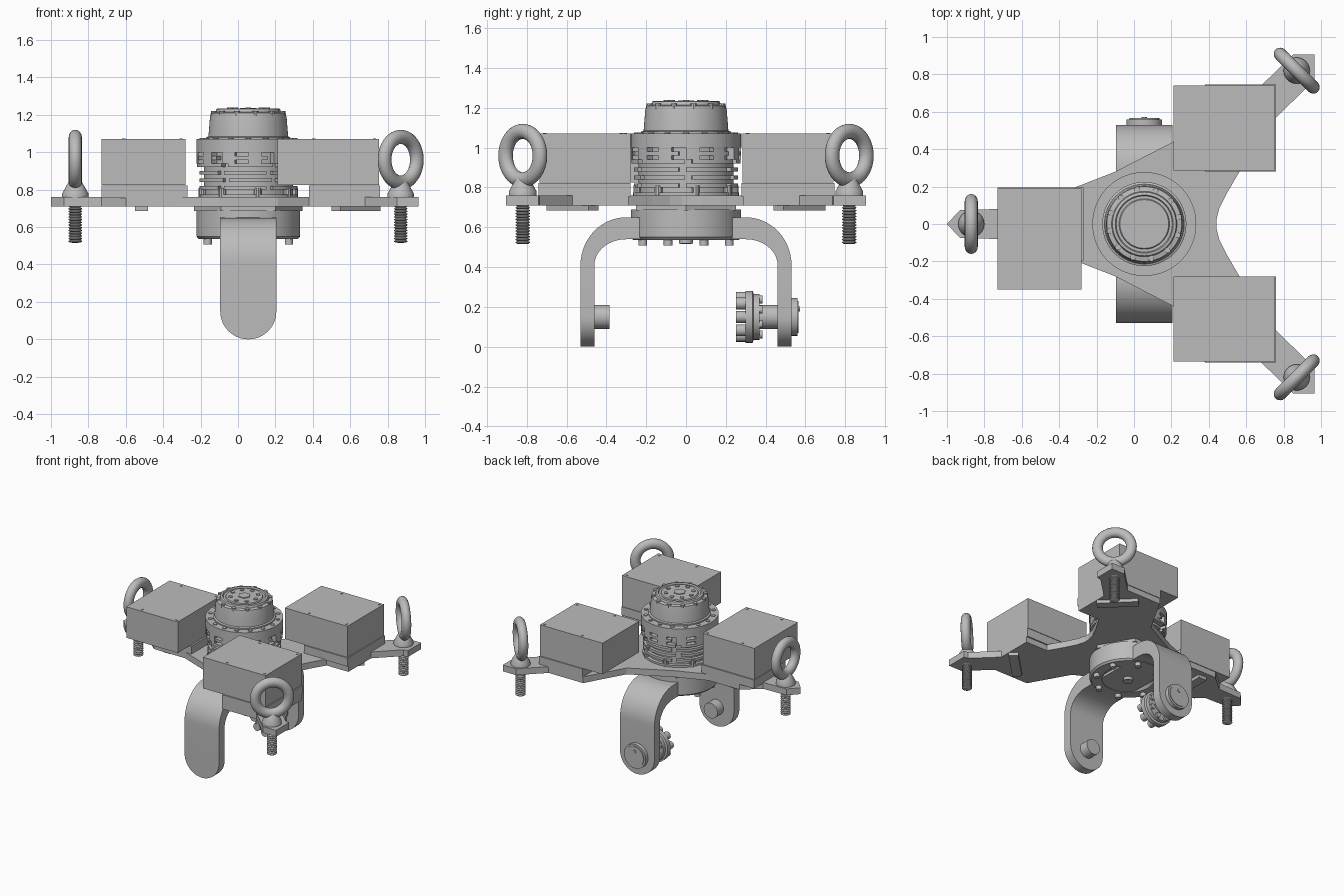
import bpy, bmesh, math
from mathutils import Matrix, Vector

if "Cube" in bpy.data.objects:
    bpy.data.objects.remove(bpy.data.objects["Cube"])

CX = 0.055          # x of the motor axis
PI = math.pi
metal = bpy.data.materials.new("machined grey")
metal.use_nodes = True
grey = (0.5, 0.5, 0.5, 1)
metal.diffuse_color = grey
metal.node_tree.nodes["Principled BSDF"].inputs["Base Color"].default_value = grey


def finish(bm, name, smooth=True):
    """Turn a bmesh into an object with the shared material."""
    bmesh.ops.remove_doubles(bm, verts=bm.verts, dist=1e-5)
    bmesh.ops.recalc_face_normals(bm, faces=bm.faces)
    mesh = bpy.data.meshes.new(name)
    bm.to_mesh(mesh)
    bm.free()
    mesh.materials.append(metal)
    ob = bpy.data.objects.new(name, mesh)
    bpy.context.collection.objects.link(ob)
    if smooth:
        bpy.ops.object.select_all(action='DESELECT')
        ob.select_set(True)
        bpy.context.view_layer.objects.active = ob
        bpy.ops.object.shade_smooth_by_angle(angle=math.radians(35))
    return ob


def lathe(bm, profile, matrix=Matrix(), n=48, start=0, span=2 * PI, closed=False):
    """Revolve (radius, height) points about z; partial spans get end caps."""
    full = span > 6.28
    count = n if full else n + 1
    rows = []
    for i in range(count):
        a = start + span * i / n
        rows.append([bm.verts.new(matrix @ Vector((r * math.cos(a), r * math.sin(a), z)))
                     for r, z in profile])
    m = len(profile)
    for i in range(n):
        p, q = rows[i], rows[(i + 1) % count]
        for j in range(m if closed else m - 1):
            k = (j + 1) % m
            bm.faces.new((p[j], q[j], q[k], p[k]))
    if not full:
        bm.faces.new(rows[0])
        bm.faces.new(rows[-1])


def disc(bm, r, z0, z1, x=0, y=0, n=24):
    lathe(bm, [(0, z0), (r, z0), (r, z1), (0, z1)], Matrix.Translation((x, y, 0)), n)


def bolt_circle(bm, count, ring, r, z0, z1, x=0, y=0, phase=0, n=10):
    for i in range(count):
        a = phase + 2 * PI * i / count
        disc(bm, r, z0, z1, x + ring * math.cos(a), y + ring * math.sin(a), n)


def slab(bm, points, z0, z1):
    """Extrude an xy outline between two heights."""
    low = [bm.verts.new((x, y, z0)) for x, y in points]
    face = bm.faces.new(low)
    top = bmesh.ops.extrude_face_region(bm, geom=[face])["geom"]
    for v in top:
        if isinstance(v, bmesh.types.BMVert):
            v.co.z = z1


def rect(x0, x1, y0, y1):
    return [(x0, y0), (x1, y0), (x1, y1), (x0, y1)]


# three-armed base plate, mirrored about y
half = [(-1, 0), (-.93, .075), (-.73, .08), (-.6, .19), (-.33, .19), (-.1, .28), (.21, .44),
        (.38, .74), (.68, .74), (.85, .905), (.965, .905), (.965, .74), (.93, .735),
        (.76, .57), (.76, .29), (.57, .29), (.5, .17), (.455, .08), (.44, .02)]
bm = bmesh.new()
slab(bm, half + [(x, -y) for x, y in reversed(half[1:])], .71, .76)
finish(bm, "arm_plate", False)

# hub plate under the arms
bm = bmesh.new()
disc(bm, .29, .685, .712, CX, 0, 6)
finish(bm, "hub_underplate", False)

# electronics boxes on their mounts, with cover screws
boxes = {"right": ((-.73, -.28, -.35, .19), (-.73, -.27, -.195, .195)),
         "back_left": ((.21, .755, .285, .74), (.38, .76, .28, .745)),
         "front_left": ((.21, .755, -.735, -.28), (.38, .76, -.74, -.28))}
for side, (b, m) in boxes.items():
    bm = bmesh.new()
    slab(bm, rect(*m), .755, .822)
    finish(bm, side + "_box_mount", False)
    bm = bmesh.new()
    slab(bm, rect(*b), .825, 1.07)
    finish(bm, side + "_box", False)
    bm = bmesh.new()
    xs = (b[1] - .025, b[0] + (.12 if side == "right" else .195))
    for x in xs:
        for y in (b[2] + .025, b[3] - .025):
            disc(bm, .009, 1.065, 1.074, x, y, 8)
    finish(bm, side + "_box_screws")

# cross bars beneath each arm
for side, x, y, angle in (("right", -.515, 0, 0), ("back_left", .63, .57, PI / 4),
                          ("front_left", .63, -.57, -PI / 4)):
    bm = bmesh.new()
    slab(bm, rect(-.035, .035, -.15, .15), .685, .712)
    ob = finish(bm, side + "_cross_bar", False)
    ob.location = (x, y, 0)
    ob.rotation_euler.z = angle

# eyebolts with threaded shanks
for side, x, y, angle in (("right", -.87, 0, 0), ("back_left", .87, .82, PI / 4),
                          ("front_left", .87, -.82, -PI / 4)):
    bm = bmesh.new()
    tube = [(.122 + .038 * math.cos(i * PI / 8), .035 * math.sin(i * PI / 8)) for i in range(16)]
    lathe(bm, tube, Matrix.Translation((0, 0, .96)) @ Matrix.Rotation(PI / 2, 4, 'Y'), 48, closed=True)
    lathe(bm, [(0, .755), (.07, .755), (.07, .78), (.045, .825), (.03, .85), (0, .85)], n=32)
    thread = [(0, .515)]
    for i in range(14):
        z = .517 + i * .0145
        thread += [(.028, z), (.036, z + .005), (.036, z + .009)]
    lathe(bm, thread + [(.028, .73), (0, .73)], n=20)
    ob = finish(bm, side + "_eyebolt")
    ob.location = (x, y, 0)
    ob.rotation_euler.z = angle

# motor body, flange and stepped cap
bm = bmesh.new()
lathe(bm, [(0, .75), (.265, .75), (.265, .775), (.238, .775), (.238, 1.0), (.278, 1.0), (.278, 1.07),
           (.225, 1.07), (.225, 1.08), (.213, 1.085), (.205, 1.185), (.2, 1.21), (.175, 1.215),
           (.17, 1.232), (.155, 1.235), (.15, 1.225), (.135, 1.225), (.13, 1.232), (0, 1.232)],
      Matrix.Translation((CX, 0, 0)), 64)
finish(bm, "motor_body")

# broken cooling fins and upright ribs
bm = bmesh.new()
at = Matrix.Translation((CX, 0, 0))
for i, z in enumerate((.80, .84, .88, .92, .96)):
    r = .275 if i > 2 else .262
    for k in range(6):
        lathe(bm, [(.23, z), (r, z), (r, z + .02), (.23, z + .02)], at, 12,
              k * PI / 3 + (i % 2) * .12, PI / 3 - .14, True)
for k in range(12):
    lathe(bm, [(.23, .94), (.277, .94), (.277, 1.01), (.23, 1.01)], at, 4, k * PI / 6, .26, True)
finish(bm, "cooling_fins")

# motor fasteners
bm = bmesh.new()
bolt_circle(bm, 16, .247, .015, 1.06, 1.076, CX)
bolt_circle(bm, 12, .188, .016, 1.19, 1.221, CX, phase=.2)
bolt_circle(bm, 8, .1, .015, 1.225, 1.239, CX)
bolt_circle(bm, 8, .25, .02, .76, .81, CX, phase=.2)
disc(bm, .045, 1.225, 1.238, CX, 0, 6)
finish(bm, "motor_bolts")

# lower bearing housing and its bolts
bm = bmesh.new()
lathe(bm, [(0, .56), (.17, .56), (.19, .537), (.265, .537), (.277, .55), (.277, .69), (0, .69)], at, 64)
finish(bm, "bearing_housing")
bm = bmesh.new()
bolt_circle(bm, 8, .235, .022, .508, .55, CX, phase=PI / 8, n=16)
disc(bm, .035, .518, .56, CX, 0)
finish(bm, "housing_bolts")

# U-shaped fork: stations of (outer, inner, half width) from one foot to the other
side = []
for i in range(13):
    t = i * PI / 24
    z = .15 * (1 - math.cos(t))
    side.append(((.53, z), (.46, z), max(.15 * math.sin(t), .002)))
for i in range(15):
    t = i * PI / 28
    c, s = math.cos(t), math.sin(t)
    side.append(((.3 + .23 * c, .41 + .24 * s), (.3 + .16 * c, .41 + .13 * s), .15))
stations = side + [((-o[0], o[1]), (-n[0], n[1]), w) for o, n, w in reversed(side)]
bm = bmesh.new()
rows = [[bm.verts.new((CX + sx * w, p[0], p[1])) for p, sx in ((o, -1), (o, 1), (n, 1), (n, -1))]
        for o, n, w in stations]
for p, q in zip(rows, rows[1:]):
    for j in range(4):
        k = (j + 1) % 4
        bm.faces.new((p[j], p[k], q[k], q[j]))
bm.faces.new(rows[0])
bm.faces.new(rows[-1])
finish(bm, "fork")


def along_y(bm, name):
    """Lay a z-axis part along +y through the fork pivots."""
    bm.transform(Matrix.Translation((CX, 0, .15)) @ Matrix.Rotation(-PI / 2, 4, 'X'))
    finish(bm, name)


# pivots and the roller hub
bm = bmesh.new()
disc(bm, .06, -.47, -.385, n=32)
along_y(bm, "front_pivot_pin")
bm = bmesh.new()
disc(bm, .06, .36, .47, n=32)
disc(bm, .095, .52, .56, n=40)
disc(bm, .08, .555, .566, n=40)
disc(bm, .014, .56, .572, 0, -.04, 6)
along_y(bm, "back_pivot_shaft")
bm = bmesh.new()
lathe(bm, [(0, .31), (.07, .31), (.07, .3), (.13, .3), (.13, .335), (.115, .34), (.115, .37), (0, .37)], n=40)
bolt_circle(bm, 8, .095, .03, .25, .31, n=16)
bolt_circle(bm, 8, .095, .02, .36, .385, phase=PI / 8, n=12)
along_y(bm, "drive_hub")
